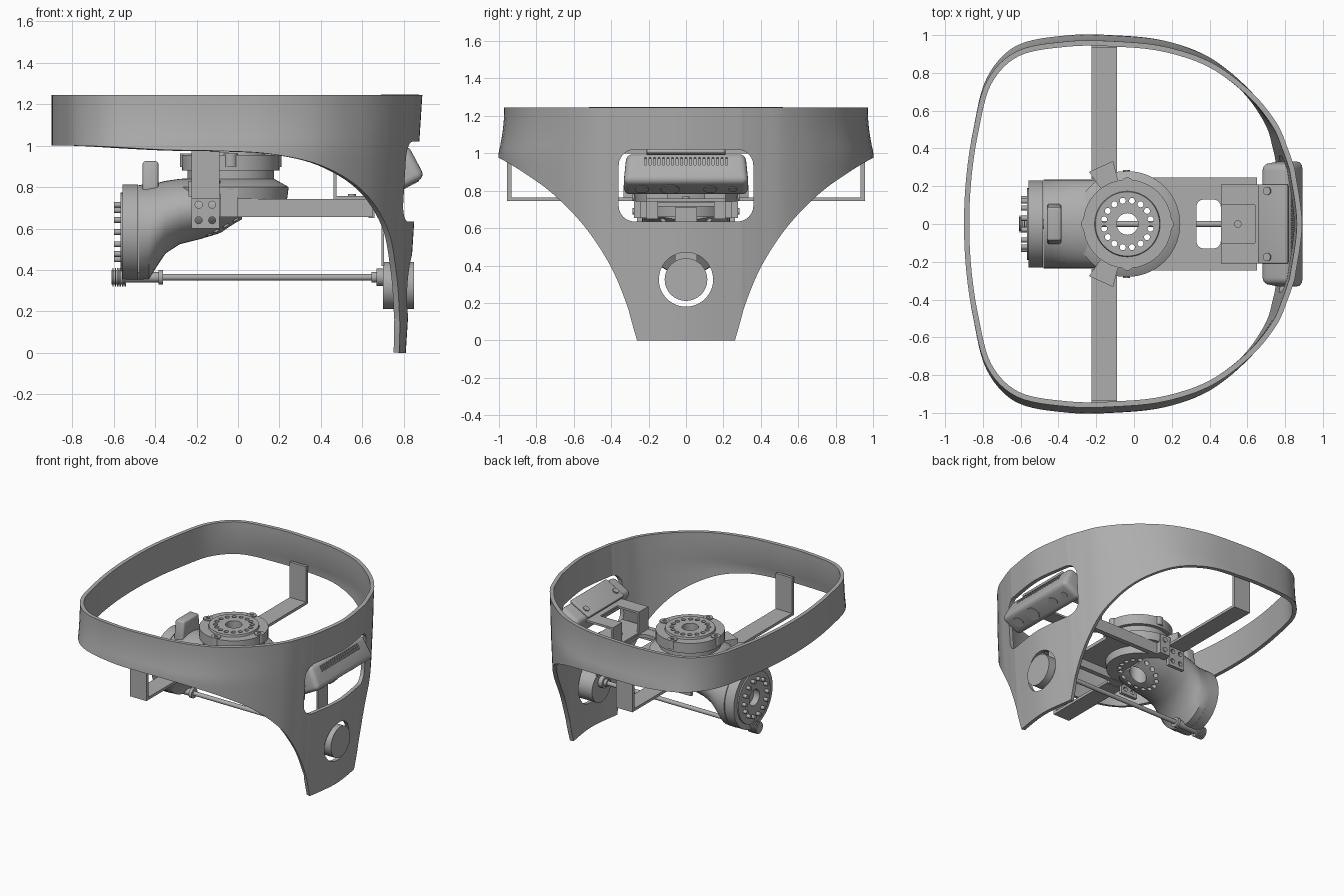
import bpy, bmesh
from math import pi, cos, sin
from mathutils import Matrix, Vector

cube = bpy.data.objects.get("Cube")
if cube:
    bpy.data.objects.remove(cube)

grey = bpy.data.materials.new("plain grey")
grey.use_nodes = True
grey.diffuse_color = (0.42, 0.42, 0.42, 1)
grey.node_tree.nodes["Principled BSDF"].inputs["Base Color"].default_value = (0.42, 0.42, 0.42, 1)

TURN = {"x": Matrix.Rotation(pi / 2, 4, "Y"), "y": Matrix.Rotation(pi / 2, 4, "X"), "z": Matrix()}


def finish(name, bm):
    mesh = bpy.data.meshes.new(name)
    bmesh.ops.recalc_face_normals(bm, faces=bm.faces[:])
    bm.to_mesh(mesh)
    bm.free()
    ob = bpy.data.objects.new(name, mesh)
    bpy.context.collection.objects.link(ob)
    mesh.materials.append(grey)
    return ob


def apply(ob, kind, **settings):
    mod = ob.modifiers.new(kind, kind)
    for key, value in settings.items():
        setattr(mod, key, value)
    bpy.context.view_layer.objects.active = ob
    bpy.ops.object.modifier_apply(modifier=mod.name)


def boxes(name, spans, bevel=0):
    """One object from boxes given as ((x0, x1), (y0, y1), (z0, z1))."""
    bm = bmesh.new()
    for span in spans:
        mid = Vector([(a + b) / 2 for a, b in span])
        size = [abs(b - a) for a, b in span]
        bmesh.ops.create_cube(bm, size=1, matrix=Matrix.Translation(mid) @ Matrix.Diagonal((*size, 1)))
    ob = finish(name, bm)
    if bevel:
        apply(ob, "BEVEL", width=bevel, segments=4)
    return ob


def cylinders(name, centres, r, depth, axis="z", r2=None, sides=24):
    """One object from equal cylinders or cones."""
    bm = bmesh.new()
    for c in centres:
        bmesh.ops.create_cone(bm, cap_ends=True, segments=sides, radius1=r, depth=depth,
                              radius2=r if r2 is None else r2,
                              matrix=Matrix.Translation(c) @ TURN[axis])
    return finish(name, bm)


def cut(targets, cutter):
    for ob in targets:
        apply(ob, "BOOLEAN", operation="DIFFERENCE", object=cutter, solver="EXACT")
    bpy.data.objects.remove(cutter)


def ring(n, r, cx, cy, start=0):
    return [(cx + r * cos(start + 2 * pi * i / n), cy + r * sin(start + 2 * pi * i / n)) for i in range(n)]


def spline(pts, steps):
    """Closed smooth curve through the points."""
    out, n = [], len(pts)
    for i in range(n):
        a, b, c, d = (pts[(i + k) % n] for k in (-1, 0, 1, 2))
        for s in range(steps):
            t = s / steps
            out.append(0.5 * (2 * b + (c - a) * t + (2 * a - 5 * b + 4 * c - d) * t ** 2
                              + (3 * b - a - 3 * c + d) * t ** 3))
    return out


# Head band with front apron: outline x, y and height of the lower edge (below zero is trimmed flat)
TOP = 1.245
half = [(.89, 0, -.9), (.856, .262, 0), (.842, .32, .2), (.812, .405, .4),
        (.755, .535, .605), (.62, .70, .785), (.41, .855, .905), (.16, .94, .96), (-.1, .967, .975),
        (-.35, .967, .98), (-.62, .915, .995), (-.78, .755, 1), (-.85, .5, 1), (-.888, .25, 1), (-.9, 0, 1)]
outline = [Vector(p) for p in half] + [Vector((x, -y, z)) for x, y, z in half[-2:0:-1]]
bm = bmesh.new()
columns = []
for x, y, low in spline(outline, 6):
    low = max(low, 0)
    col = []
    for k in range(9):
        z = low + (TOP - low) * k / 8
        drop = (TOP - z) / TOP
        lean = 0.08 * drop * max(0, x) / .89
        flare = 1 + 0.033 * min(1, drop * 5) ** 2 * min(1, max(0, abs(y) - .4) * 2)
        col.append(bm.verts.new((x - lean, y * flare, z)))
    columns.append(col)
for a, b in zip(columns, columns[1:] + columns[:1]):
    for k in range(8):
        bm.faces.new((a[k], b[k], b[k + 1], a[k + 1]))
shell = finish("head_band", bm)
apply(shell, "SOLIDIFY", thickness=.028, offset=-1)

# Apron openings: rounded window and round knob hole
window = boxes("window_cutter", [((.5, 1.3), (-.36, .36), (.635, 1.02))])
bm = bmesh.new()
bm.from_mesh(window.data)
long_edges = [e for e in bm.edges if abs(e.verts[0].co.x - e.verts[1].co.x) > .5]
bmesh.ops.bevel(bm, geom=long_edges, offset=.085, segments=6, profile=.5, affect="EDGES")
bm.to_mesh(window.data)
bm.free()
cut([shell], window)
cut([shell], cylinders("hole_cutter", [(.85, 0, .325)], .145, .5, "x", sides=48))

# Cross strap in two halves with upright ends, and the drilled plates beside the housing
strap_x = (-.225, -.09)
sides = (-1, 1)
boxes("cross_strap", [(strap_x, (s * .24, s * .955), (.745, .765)) for s in sides] +
      [(strap_x, (s * .945 - .011, s * .945 + .011), (.745, 1.03)) for s in sides])
plates = boxes("side_plates", [(strap_x, (s * .25 - .012, s * .25 + .012), (.6, .766)) for s in sides])
cut([plates], cylinders("plate_holes", [(x, 0, z) for x in (-.19, -.125) for z in (.64, .715)],
                        .017, .8, "y", sides=16))

# Support arm: plate with an opening, side rails and raised tabs
plate = boxes("arm_plate", [((-.1, .65), (-.235, .235), (.715, .74))])
cut([plate], boxes("arm_opening", [((.33, .46), (-.13, .13), (.6, .9))], .04))
boxes("arm_rails", [((-.09, .65), (s * .21, s * .245), (.655, .742)) for s in sides] +
      [((-.085, 0), (s * .24, s * .278), (.655, .80)) for s in sides])
cylinders("arm_bolts", [(-.04, s * .277, z) for s in sides for z in (.69, .765)], .018, .016, "y", sides=12)

# Elbow housing: sections along x as (x, low, high)
bm = bmesh.new()
rings = []
for x, low, high in [(-.48, .352, .81), (-.43, .355, .815), (-.39, .42, .82), (-.35, .48, .83),
                     (-.28, .525, .84), (-.18, .55, .845), (-.08, .58, .845), (.02, .645, .84)]:
    mid, h = (low + high) / 2, (high - low) / 2
    rings.append([bm.verts.new((x, .235 * cos(a), mid + h * sin(a)))
                  for a in [2 * pi * i / 40 for i in range(40)]])
for a, b in zip(rings, rings[1:]):
    for i in range(40):
        j = (i + 1) % 40
        bm.faces.new((a[i], a[j], b[j], b[i]))
bm.faces.new(rings[0])
bm.faces.new(rings[-1])
elbow = finish("elbow_housing", bm)

# Upright joint: stacked collars and the top flange
CX = -.035
joint = []
for name, r, r2, z0, z1 in [("joint_foot", .215, .225, .66, .75), ("joint_base", .272, .28, .742, .80),
                            ("joint_neck", .28, .21, .80, .84), ("joint_collar", .21, .21, .83, .885),
                            ("joint_flange", .235, .235, .88, .955), ("joint_face", .175, .17, .95, .97)]:
    joint.append(cylinders(name, [(CX, 0, (z0 + z1) / 2)], r, z1 - z0, r2=r2, sides=56))
cut(joint + [elbow, plate], cylinders("bore", [(CX, 0, .7)], .057, 1, sides=32))
cut(joint + [elbow, plate], cylinders("bolt_circle", [(x, y, .7) for x, y in ring(16, .125, CX, 0, pi / 16)],
                                      .016, 1, sides=12))
lugs = cylinders("flange_lugs", [(x, y, .93) for x, y in ring(4, .212, CX, 0)], .034, .064)
cut([lugs], cylinders("lug_sockets", [(x, y, .965) for x, y in ring(4, .212, CX, 0)], .015, .05, sides=6))

# Fan tabs on the joint and the knob on the housing
for name, angle in (("left_fan_tab", 2), ("right_fan_tab", -2)):
    bm = bmesh.new()
    foot = [(.2, -.045), (.335, -.07), (.335, .07), (.2, .045)]
    lower, upper = [[bm.verts.new((x, y, z)) for x, y in foot] for z in (.755, .83)]
    bm.faces.new(lower)
    bm.faces.new(upper)
    for i in range(4):
        j = (i + 1) % 4
        bm.faces.new((lower[i], lower[j], upper[j], upper[i]))
    tab = finish(name, bm)
    tab.location.x, tab.rotation_euler.z = CX, angle
knob = boxes("housing_knob", [((-.46, -.385), (-.11, .11), (.76, .925))])
for v in knob.data.vertices:
    if v.co.z > .9:
        v.co.y *= .8
apply(knob, "BEVEL", width=.012, segments=3)

# End cap of the housing with hub and pins
cap = cylinders("end_cap", [(-.52, 0, .583)], .23, .075, "x", sides=56)
rim = cylinders("end_cap_rim", [(-.555, 0, .583)], .19, .025, "x", sides=48)
cut([cap, rim], cylinders("hub_bore", [(-.57, 0, .583)], .06, .1, "x"))
cylinders("end_pins", [(-.575, y, z) for y, z in ring(14, .135, 0, .583)], .014, .045, "x", sides=12)

# Tension rod with threaded end, sleeve, coupler and front knob
for name, x0, x1, r in [("rod", -.56, .72, .016), ("rod_sleeve", -.54, -.38, .026), ("sleeve_collar", -.385, -.362, .036),
                        ("rod_coupler", .645, .672, .026), ("rod_nut", .668, .705, .042),
                        ("front_knob", .70, .85, .114), ("threaded_end", -.61, -.54, .036)]:
    cylinders(name, [((x0 + x1) / 2, 0, .365)], r, x1 - x0, "x", sides=48 if r > .1 else 20)
bpy.data.objects["front_knob"].location.z = -.04
cylinders("thread_ridges", [(-.604 + .012 * i, 0, .365) for i in range(6)], .044, .006, "x")

# Sensor bracket: folded sheet with a central notch, fixed to the arm by a screw
boxes("sensor_bracket", [((.46, .68), (-.21, .21), (.742, .757)), ((.64, .70), (-.21, .21), (.895, .91))] +
      [((.46, .475), (s * .1, s * .21), (.742, .91)) for s in sides] +
      [((.46, .66), (s * .1, s * .21), (.895, .91)) for s in sides])
cylinders("bracket_screw", [(.55, 0, .76)], .02, .016, sides=16)
boxes("bracket_cheeks", [((.63, .66), (s * .15, s * .21), (.65, .75)) for s in sides])
boxes("knob_hanger", [((.64, .706), (-.06, .06), (.695, .71)), ((.694, .706), (-.06, .06), (.42, .71))])

# Tilted sensor bar in its own frame: lens face towards local x, vents on local z
body = boxes("sensor_body", [((-.09, .09), (-.335, .335), (-.085, .085))])
for v in body.data.vertices:
    if v.co.x < 0:
        v.co.y *= .95
apply(body, "BEVEL", width=.035, segments=4)
cut([body], boxes("vent_cutter", [((-.055, -.012), (y * .024 - .006, y * .024 + .006), (.075, .1))
                                  for y in range(-9, 10)]))
sensor = [body,
          boxes("sensor_back_plate", [((-.112, -.088), (-.21, .21), (-.09, .085))], .008),
          cylinders("back_screws", [(-.113, s * .175, -.03) for s in sides], .022, .016, "x", sides=16)]
for name, y, r in [("outer_lens", -.235, .038), ("main_lens", -.085, .05), ("second_lens", .13, .036),
                   ("small_lens", .25, .024)]:
    sensor.append(cylinders(name, [(.09, y, 0)], r, .008, "x"))
for ob in sensor:
    ob.matrix_world = Matrix.Translation((.786, 0, .888)) @ Matrix.Rotation(1.08, 4, "Y")

# Smooth shading with crisp edges
bpy.ops.object.select_all(action="DESELECT")
for ob in bpy.context.scene.objects:
    if ob.type == "MESH" and grey.name in ob.data.materials:
        ob.select_set(True)
        bpy.context.view_layer.objects.active = ob
bpy.ops.object.shade_smooth_by_angle(angle=.6)
